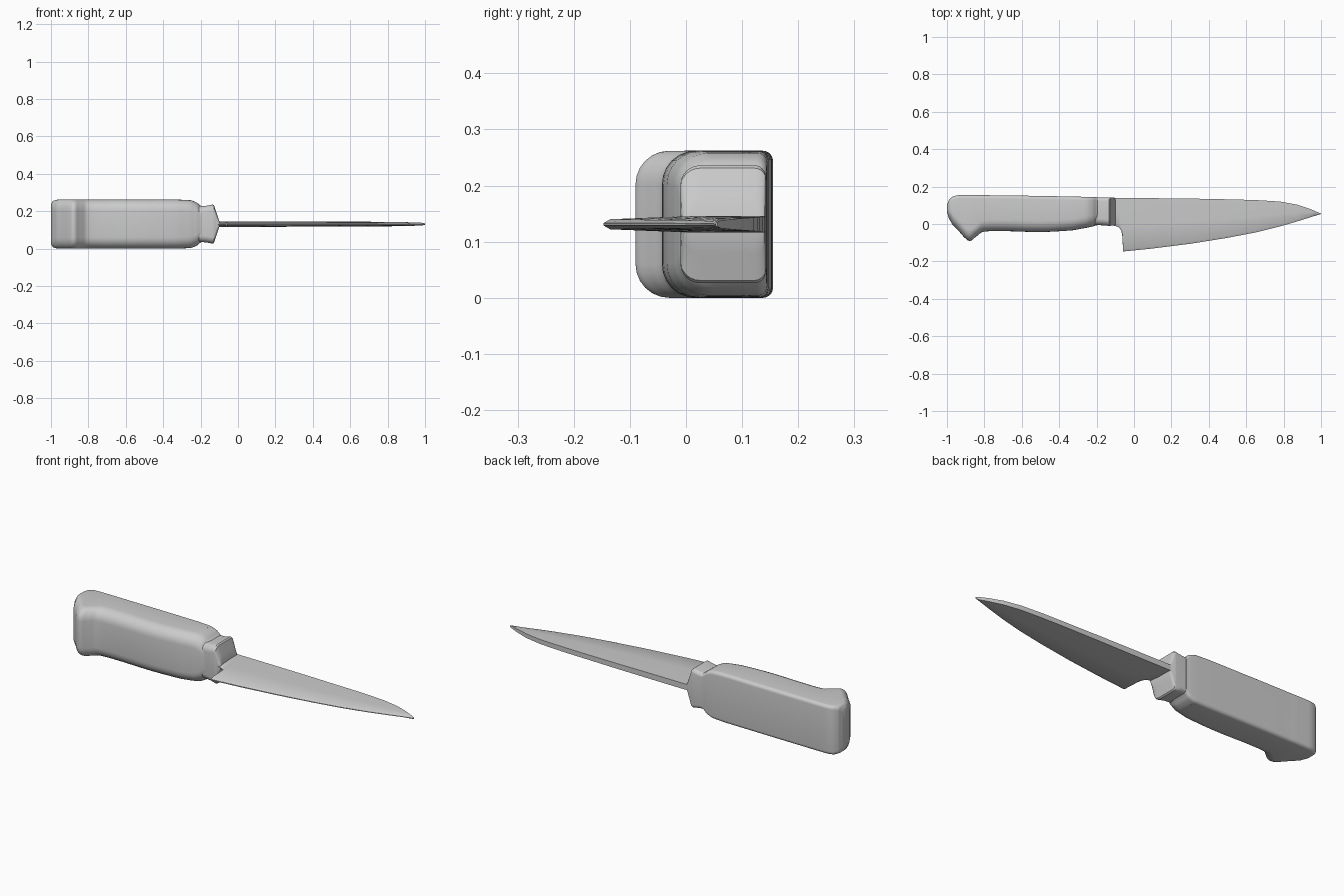
import bpy, bmesh, math

cube = bpy.data.objects.get("Cube")
if cube:
    bpy.data.objects.remove(cube, do_unlink=True)

MID = 0.131  # height of the knife's centre plane

steel = bpy.data.materials.new("light grey")
steel.use_nodes = True
GREY = (0.6, 0.6, 0.6, 1)
steel.diffuse_color = GREY
steel.node_tree.nodes["Principled BSDF"].inputs["Base Color"].default_value = GREY


def loft(name, rings, angle):
    """Skin a list of equal-length rings and cap both ends."""
    bm = bmesh.new()
    loops = [[bm.verts.new(p) for p in ring] for ring in rings]
    n = len(loops[0])
    for a, b in zip(loops, loops[1:]):
        for i in range(n):
            j = (i + 1) % n
            bm.faces.new((a[i], a[j], b[j], b[i]))
    bm.faces.new(loops[0])
    bm.faces.new(loops[-1])
    bmesh.ops.recalc_face_normals(bm, faces=bm.faces)
    mesh = bpy.data.meshes.new(name)
    bm.to_mesh(mesh)
    bm.free()
    mesh.materials.append(steel)
    ob = bpy.data.objects.new(name, mesh)
    bpy.context.collection.objects.link(ob)
    bpy.ops.object.select_all(action='DESELECT')
    ob.select_set(True)
    bpy.context.view_layer.objects.active = ob
    bpy.ops.object.shade_smooth_by_angle(angle=math.radians(angle))
    return ob


def rounded_ring(x, front, back, half, r_front, r_back, steps=6):
    """Rounded rectangle across x, with its own radius on front and back corners."""
    limit = min(half, (back - front) / 2) * 0.95
    rf, rb = min(r_front, limit), min(r_back, limit)
    corners = [(back - rb, half - rb, rb, 0), (front + rf, half - rf, rf, 1),
               (front + rf, rf - half, rf, 2), (back - rb, rb - half, rb, 3)]
    ring = []
    for y, z, r, quarter in corners:
        for i in range(steps + 1):
            t = (quarter + i / steps) * math.pi / 2
            ring.append((x, y + r * math.cos(t), MID + z + r * math.sin(t)))
    return ring


def smooth(stations, parts=4):
    """Catmull-Rom interpolation between stations."""
    out = []
    for i in range(len(stations) - 1):
        a, b, c, d = (stations[min(max(k, 0), len(stations) - 1)]
                      for k in range(i - 1, i + 3))
        for s in range(parts):
            t = s / parts
            row = [0.5 * (2 * q + (r - p) * t + (2 * p - 5 * q + 4 * r - w) * t * t
                          + (3 * q - p - 3 * r + w) * t ** 3)
                   for p, q, r, w in zip(a, b, c, d)]
            row[0] = b[0] + (c[0] - b[0]) * t
            out.append(row)
    return out + [list(stations[-1])]


# Handle: x, front y, back y, half height
handle = [(-1.0, 0.06, 0.105, 0.108), (-0.99, 0.03, 0.128, 0.123),
          (-0.97, -0.005, 0.146, 0.13), (-0.94, -0.035, 0.154, 0.131),
          (-0.90, -0.078, 0.155, 0.131), (-0.875, -0.09, 0.155, 0.131),
          (-0.85, -0.072, 0.155, 0.131), (-0.81, -0.042, 0.154, 0.131),
          (-0.7, -0.038, 0.153, 0.131), (-0.5, -0.043, 0.15, 0.131),
          (-0.33, -0.034, 0.147, 0.131), (-0.25, -0.02, 0.145, 0.127),
          (-0.22, -0.013, 0.144, 0.115), (-0.195, -0.006, 0.143, 0.096)]
loft("handle", [rounded_ring(*row, 0.06, 0.018) for row in smooth(handle)], 40)

# Bolster: flared collar that slopes down to the blade
bolster = [(-0.21, -0.005, 0.142, 0.095), (-0.17, -0.007, 0.142, 0.098),
           (-0.135, -0.01, 0.142, 0.105), (-0.128, -0.01, 0.142, 0.1),
           (-0.112, -0.008, 0.141, 0.052), (-0.1, -0.006, 0.14, 0.016)]
loft("bolster", [rounded_ring(*row, 0.035, 0.02) for row in bolster], 35)

# Blade: x, edge y, spine y, half thickness at spine
blade = [(-0.13, -0.005, 0.14, 0.015), (-0.1, -0.011, 0.14, 0.015),
         (-0.08, -0.018, 0.14, 0.015), (-0.068, -0.035, 0.14, 0.015),
         (-0.063, -0.06, 0.14, 0.015), (-0.058, -0.147, 0.14, 0.015),
         (0.1, -0.131, 0.138, 0.015), (0.3, -0.106, 0.136, 0.014),
         (0.5, -0.074, 0.132, 0.013), (0.65, -0.045, 0.128, 0.013),
         (0.78, -0.013, 0.12, 0.012), (0.87, 0.013, 0.104, 0.011),
         (0.94, 0.035, 0.081, 0.009), (0.985, 0.049, 0.062, 0.007),
         (1.0, 0.053, 0.056, 0.004)]


def blade_ring(x, edge, spine, half):
    depth = spine - edge
    side = [(spine, half), (edge + depth * 0.5, half * 0.95),
            (edge + min(0.012, depth * 0.2), half * 0.6), (edge, half * 0.15)]
    return ([(x, y, MID + h) for y, h in side]
            + [(x, y, MID - h) for y, h in reversed(side)])


loft("blade", [blade_ring(*row) for row in blade], 30)

# Small rivet near the collar, one on each face
for label, sign in (("upper", 1), ("lower", -1)):
    rings = []
    for z in (0.118, 0.1285):
        rings.append([(-0.26 + 0.006 * math.cos(k * math.pi / 6),
                       0.108 + 0.008 * math.sin(k * math.pi / 6),
                       MID + sign * z) for k in range(12)])
    loft(label + "_rivet", rings, 30)
